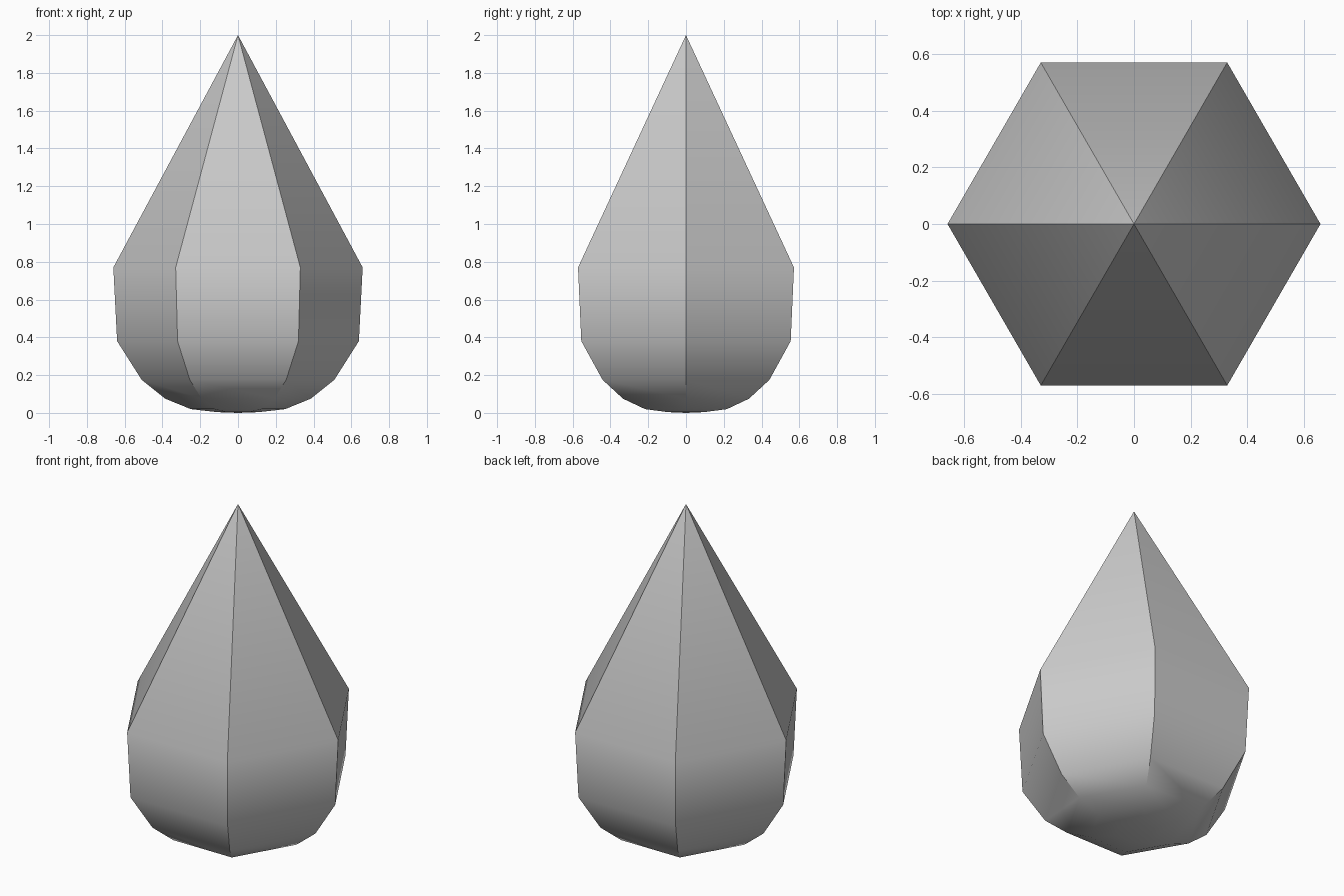
import bpy, bmesh, math

cube = bpy.data.objects.get("Cube")
if cube:
    bpy.data.objects.remove(cube)

SIDES = 6
TIP_HEIGHT = 2.0
# radius and height of each ring, from the wide shoulder down to the base
PROFILE = [(0.66, 0.77), (0.64, 0.38), (0.51, 0.175),
           (0.385, 0.075), (0.25, 0.02), (0.11, 0.004)]

# Plain grey surface
grey = bpy.data.materials.new("grey")
grey.use_nodes = True
colour = (0.6, 0.6, 0.6, 1)
grey.diffuse_color = colour
grey.node_tree.nodes["Principled BSDF"].inputs["Base Color"].default_value = colour

# Six-sided drop: a pointed top and a rounded base
bm = bmesh.new()
rings = []
for radius, height in PROFILE:
    angles = [math.tau * i / SIDES for i in range(SIDES)]
    rings.append([bm.verts.new((radius * math.cos(a), radius * math.sin(a), height))
                  for a in angles])
tip = bm.verts.new((0, 0, TIP_HEIGHT))
bottom = bm.verts.new((0, 0, 0))
for i in range(SIDES):
    j = (i + 1) % SIDES
    bm.faces.new((tip, rings[0][i], rings[0][j]))
    for upper, lower in zip(rings, rings[1:]):
        bm.faces.new((upper[i], lower[i], lower[j], upper[j]))
    bm.faces.new((bottom, rings[-1][j], rings[-1][i]))
bmesh.ops.recalc_face_normals(bm, faces=bm.faces)
mesh = bpy.data.meshes.new("faceted_drop")
bm.to_mesh(mesh)
bm.free()
mesh.materials.append(grey)
drop = bpy.data.objects.new("faceted_drop", mesh)
bpy.context.collection.objects.link(drop)

# Smooth down each side, crisp along the corners
bpy.context.view_layer.objects.active = drop
drop.select_set(True)
bpy.ops.object.shade_smooth_by_angle(angle=math.radians(30))
